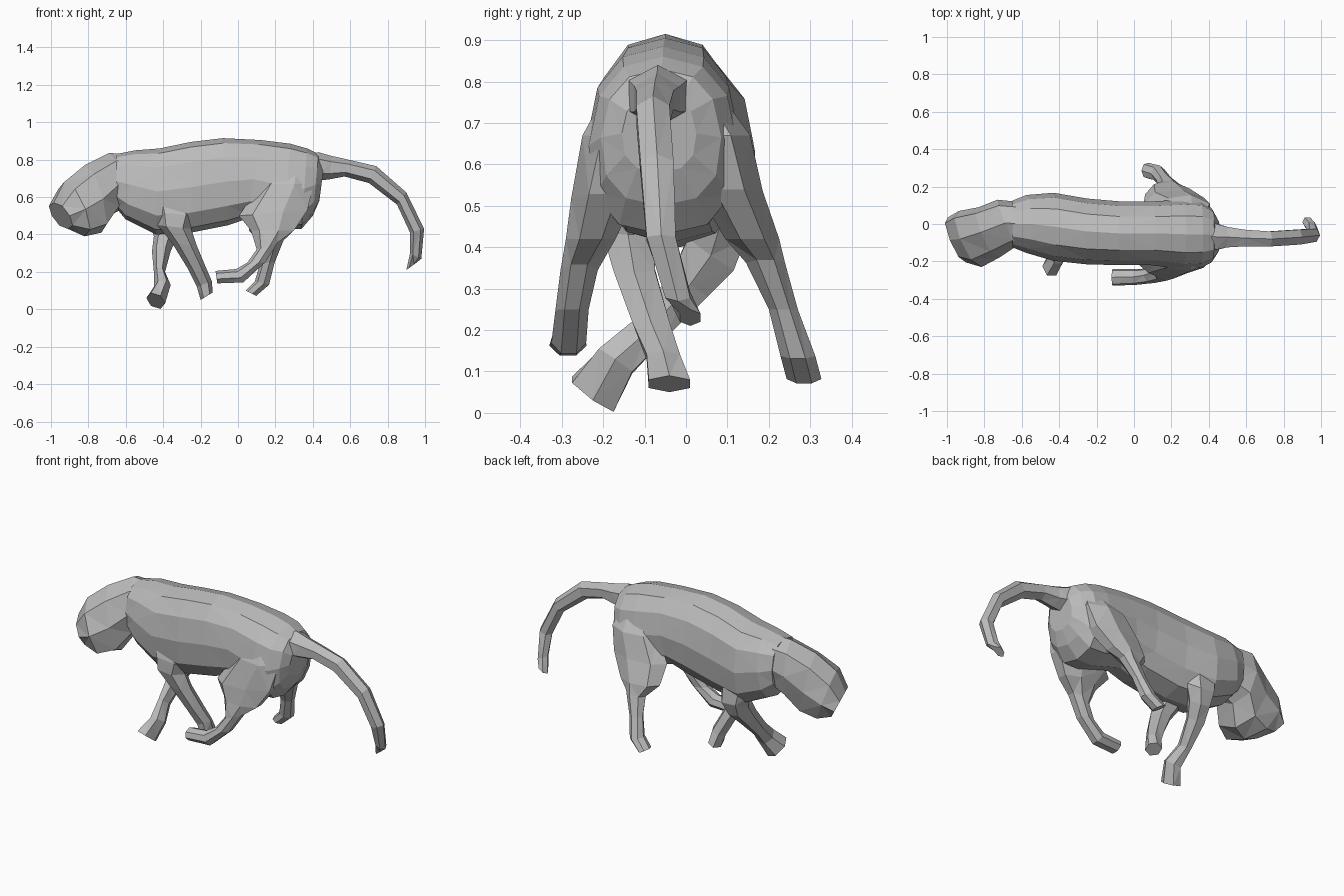
import bpy
import bmesh
from math import sin, cos, pi, copysign
from mathutils import Vector

# Remove only the default cube
default_cube = bpy.data.objects.get("Cube")
if default_cube:
    bpy.data.objects.remove(default_cube, do_unlink=True)

# Single flat colour
stone = bpy.data.materials.new("stone_grey")
stone.use_nodes = True
stone_colour = (.5, .5, .5, 1)
stone.diffuse_color = stone_colour
stone.node_tree.nodes["Principled BSDF"].inputs["Base Color"].default_value = stone_colour


def soften(value, power):
    """Push a circle coordinate outward for a fuller, squarer section."""
    return copysign(abs(value) ** power, value)


def section(station, sides, fullness, taper, shear_x, shear_z):
    """One closed cross-section spanning two edge points and a width in y."""
    edge_x, edge_z, other_x, other_z, centre_y, half_width = station
    first = Vector((edge_x, centre_y, edge_z))
    second = Vector((other_x, centre_y, other_z))
    middle = (first + second) / 2
    span = (first - second) / 2
    across = Vector((shear_x, 1, shear_z)) * half_width
    angles = [2 * pi * i / sides for i in range(sides)]
    widest = max(sin(a) for a in angles)
    return [middle
            + span * soften(cos(a), fullness)
            + across * soften(sin(a) / widest, fullness) * (1 - taper * cos(a))
            for a in angles]


def loft(name, stations, sides=6, fullness=1, taper=0, shear_x=0, shear_z=0):
    """Skin a row of sections into a closed, flat-faceted part."""
    bm = bmesh.new()
    rings = [[bm.verts.new(point)
              for point in section(s, sides, fullness, taper, shear_x, shear_z)]
             for s in stations]
    for ring, following in zip(rings, rings[1:]):
        for i in range(sides):
            j = (i + 1) % sides
            bm.faces.new((ring[i], ring[j], following[j], following[i]))
    bm.faces.new(rings[0])
    bm.faces.new(rings[-1])
    bmesh.ops.triangulate(bm, faces=bm.faces[:])
    bmesh.ops.recalc_face_normals(bm, faces=bm.faces[:])
    mesh = bpy.data.meshes.new(name)
    bm.to_mesh(mesh)
    bm.free()
    mesh.materials.append(stone)
    part = bpy.data.objects.new(name, mesh)
    bpy.context.collection.objects.link(part)
    return part


def weld(base, part):
    """Merge a part into the base as one skin without hidden inner faces."""
    union = base.modifiers.new("weld_" + part.name, "BOOLEAN")
    union.operation = "UNION"
    union.solver = "EXACT"
    union.object = part
    bpy.context.view_layer.objects.active = base
    bpy.ops.object.modifier_apply(modifier=union.name)
    bpy.data.objects.remove(part, do_unlink=True)


# Each station: edge x, edge z, opposite edge x, opposite edge z, centre y, half width

# Torso from the mane edge to the rounded rump
body = loft("body", [
    (-.65, .83, -.65, .54, 0, .125),
    (-.55, .85, -.6, .48, 0, .155),
    (-.42, .86, -.44, .4, -.015, .182),
    (-.25, .895, -.25, .41, -.04, .176),
    (-.08, .915, -.05, .45, -.05, .17),
    (.12, .905, .05, .485, -.05, .17),
    (.28, .885, .24, .43, -.055, .185),
    (.37, .86, .34, .43, -.055, .18),
    (.43, .83, .4, .5, -.06, .145),
    (.46, .77, .435, .58, -.065, .09),
], sides=12, fullness=.84, taper=.06)

# Lowered head, turned slightly to one side
head = loft("head", [
    (-.52, .83, -.57, .56, 0, .115),
    (-.69, .835, -.67, .51, .005, .125),
    (-.82, .77, -.73, .41, -.045, .135),
    (-.93, .68, -.82, .39, -.08, .15),
    (-.985, .57, -.91, .43, -.085, .12),
], sides=8, fullness=.85, shear_x=-.4)

# Long drooping tail with a deep root
tail = loft("tail", [
    (.36, .82, .38, .7, -.065, .06),
    (.43, .84, .45, .69, -.068, .07),
    (.5, .82, .49, .695, -.07, .055),
    (.59, .8, .57, .71, -.075, .045),
    (.74, .765, .7, .675, -.08, .04),
    (.9, .625, .85, .56, -.07, .04),
    (.995, .43, .92, .41, -.06, .035),
    (.98, .27, .92, .3, -.02, .03),
    (.955, .25, .9, .21, .01, .025),
])

# Right hind leg reaching forward
right_hind_leg = loft("right_hind_leg", [
    (.2, .76, .38, .76, -.14, .06),
    (.12, .67, .42, .67, -.165, .085),
    (.005, .5, .39, .53, -.2, .077),
    (.07, .42, .31, .42, -.23, .06),
    (.1, .32, .22, .36, -.258, .045),
    (.05, .25, .15, .25, -.275, .04),
    (-.01, .215, .03, .14, -.283, .042),
    (-.12, .205, -.11, .135, -.285, .045),
], sides=7)

# Left hind leg splayed outward
left_hind_leg = loft("left_hind_leg", [
    (.2, .76, .38, .76, .03, .06),
    (.13, .67, .42, .67, .07, .085),
    (.05, .53, .39, .54, .105, .08),
    (.06, .42, .31, .42, .16, .065),
    (.13, .35, .25, .37, .192, .047),
    (.12, .25, .2, .25, .235, .035),
    (.09, .15, .17, .13, .27, .042),
    (.04, .1, .1, .07, .285, .042),
], sides=7)

# Right front leg swept backward and inward
right_front_leg = loft("right_front_leg", [
    (-.47, .62, -.25, .6, -.11, .06),
    (-.45, .52, -.22, .5, -.135, .065),
    (-.43, .45, -.25, .43, -.14, .062),
    (-.35, .35, -.22, .34, -.125, .05),
    (-.27, .22, -.17, .22, -.085, .045),
    (-.22, .12, -.14, .15, -.055, .04),
    (-.2, .05, -.135, .09, -.04, .05),
])

# Left front leg crossing under the chest
left_front_leg = loft("left_front_leg", [
    (-.5, .58, -.28, .58, .08, .05),
    (-.47, .47, -.29, .46, .085, .06),
    (-.45, .39, -.33, .38, .06, .055),
    (-.46, .31, -.36, .31, .01, .042),
    (-.45, .2, -.39, .2, -.09, .035),
    (-.45, .12, -.36, .13, -.17, .04),
    (-.49, .06, -.39, .03, -.225, .05),
], shear_z=-.7)

# Weld everything into one continuous animal
for limb in (head, tail, right_hind_leg, left_hind_leg,
             right_front_leg, left_front_leg):
    weld(body, limb)
